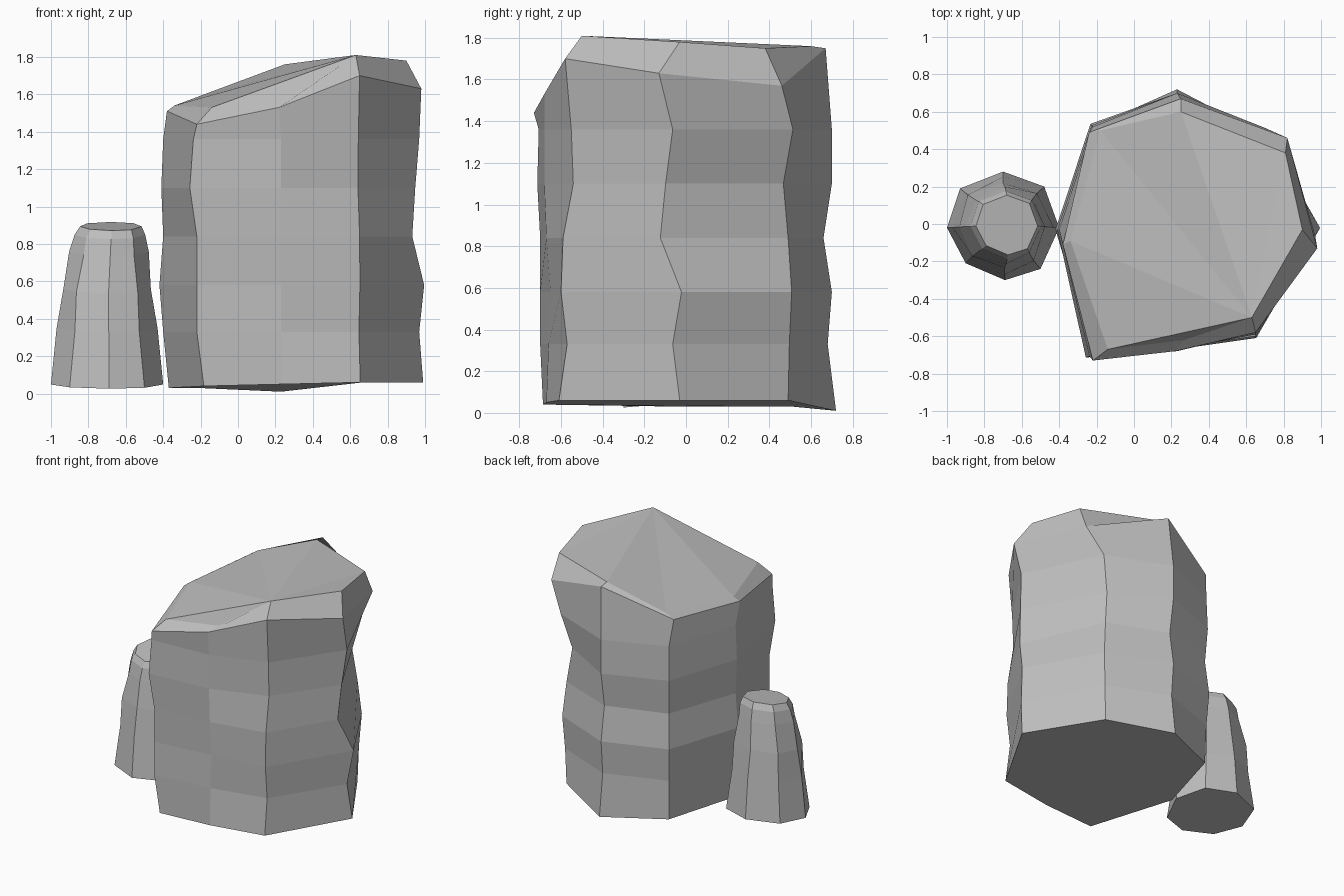
import bpy, bmesh
from math import cos, sin, radians

cube = bpy.data.objects.get("Cube")
if cube:
    bpy.data.objects.remove(cube, do_unlink=True)

# Single stone colour
stone = bpy.data.materials.new("grey stone")
stone.use_nodes = True
stone.diffuse_color = (0.52, 0.52, 0.52, 1)
shader = stone.node_tree.nodes["Principled BSDF"]
shader.inputs["Base Color"].default_value = stone.diffuse_color
shader.inputs["Roughness"].default_value = 0.9


def stack_rings(name, rings, peak):
    """Join a stack of equal rings with quads, fan the top from its peak corner, close the foot."""
    bm = bmesh.new()
    loops = [[bm.verts.new(p) for p in ring] for ring in rings]
    count = len(loops[0])
    for low, high in zip(loops, loops[1:]):
        for i in range(count):
            j = (i + 1) % count
            bm.faces.new((low[i], low[j], high[j], high[i]))
    top = loops[-1][peak:] + loops[-1][:peak]
    for a, b in zip(top[1:], top[2:]):
        bm.faces.new((top[0], a, b))
    bm.faces.new(loops[0][::-1])
    bmesh.ops.recalc_face_normals(bm, faces=bm.faces)
    mesh = bpy.data.meshes.new(name)
    bm.to_mesh(mesh)
    bm.free()
    mesh.materials.append(stone)
    obj = bpy.data.objects.new(name, mesh)
    bpy.context.collection.objects.link(obj)


# Tall pillar: each corner has x, y, foot height, weathering direction in
# degrees, and how far each course sticks out along it in hundredths
corners = [
    (-.22, -.70, .04, 200, (-4, 0, 0, 0, 4, 2)),
    (.23, -.66, .05, 270, (1, 0, -1, 1, 2, 2)),
    (.65, -.59, .06, 280, (2, -2, 1, 0, -5, -4)),
    (.99, -.03, .06, 58, (0, -4, 1, -11, -8, -4)),
    (.67, .49, .06, 35, (0, 1, 3, 0, -4, 4)),
    (.23, .70, .01, 90, (2, -2, 0, -4, 0, 0)),
    (-.22, .52, .03, 130, (-1, 0, 2, -1, 1, 0)),
    (-.40, -.03, .03, 180, (-3, 0, 2, 0, 1, 0)),
]
courses = (0, .33, .58, .84, 1.10, 1.36)

rings = []
for level, height in enumerate(courses):
    ring = []
    for x, y, foot, turn, wear in corners:
        push = wear[level] / 100
        ring.append((x + push * cos(radians(turn)),
                     y + push * sin(radians(turn)),
                     height if level else foot))
    rings.append(ring)

# Worn shoulder and the sloping broken top
shoulder = [(-.22, -.73, 1.44), (.22, -.68, 1.53), (.65, -.58, 1.70), (.98, -.13, 1.63),
            (.82, .46, 1.57), (.25, .67, 1.75), (-.24, .49, 1.56), (-.38, -.11, 1.51)]
crown = [(-.14, -.67, 1.53), (.27, -.62, 1.57), (.63, -.50, 1.81), (.90, -.03, 1.78),
         (.81, .38, 1.75), (.25, .60, 1.76), (-.18, .50, 1.60), (-.34, -.09, 1.54)]
stack_rings("tall_rock_pillar", rings + [shoulder, crown], peak=2)

# Short pillar: one outline tapered upward, with height, size, lean and chipping
outline = [(-.20, -.21), (.01, -.30), (.20, -.24), (.30, -.02),
           (.22, .20), (0, .28), (-.23, .19), (-.30, -.02)]
taper = [(.05, 1, 0, 0), (.35, .88, 0, -.02), (.56, .80, 0, .02),
         (.76, .69, .01, -.02), (.85, .63, .015, 0), (.895, .55, .02, 0)]
rings = []
for height, size, lean, chip in taper:
    ring = []
    for i, (x, y) in enumerate(outline):
        scale = size + chip * (-1) ** i
        ring.append((-.70 + lean + x * scale, y * scale, height + y * .08))
    rings.append(ring)
stack_rings("short_rock_pillar", rings, peak=5)
